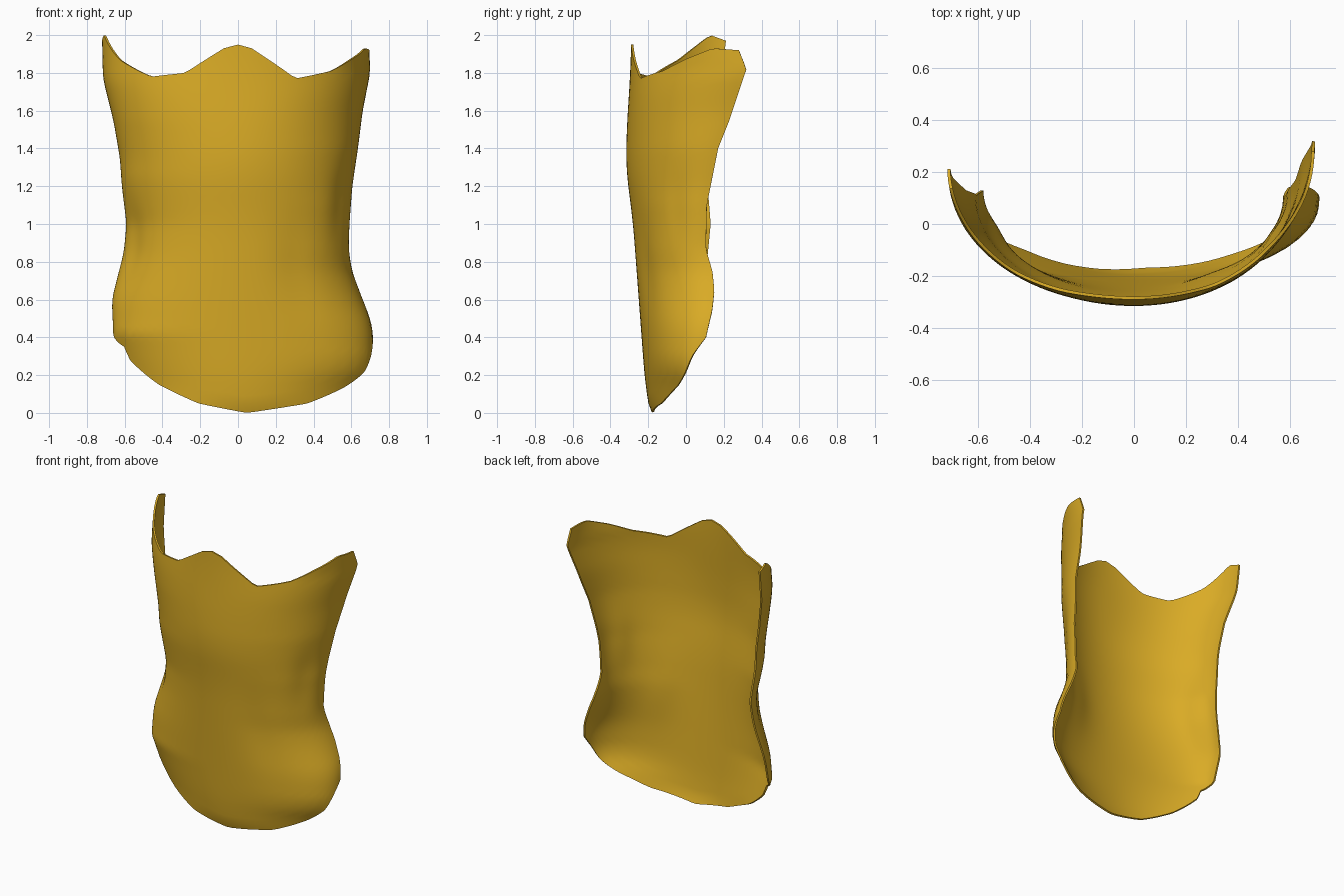
import bpy, math

if "Cube" in bpy.data.objects:
    bpy.data.objects.remove(bpy.data.objects["Cube"])

def lerp_table(table, k):
    """Piecewise-linear lookup in a list of (key, value) pairs."""
    if k <= table[0][0]:
        return table[0][1]
    for (a, p), (b, q) in zip(table, table[1:]):
        if k <= b:
            return p + (q - p) * (k - a) / (b - a)
    return table[-1][1]

def soft(table, k, r):
    """Lookup averaged over a small window, for gentle curves."""
    return sum(lerp_table(table, k + r * d / 4) for d in range(-4, 5)) / 9

# Front centre line: y by height
FRONT = [(0, -.18), (.05, -.20), (.2, -.22), (.6, -.25), (1, -.28),
         (1.3, -.318), (1.5, -.314), (1.8, -.295), (1.95, -.29)]
# Squareness of the cross-section by height
SQUARE = [(1.4, 1), (1.6, 1.08), (1.75, 1.08), (1.85, 1)]
# Half width by height, and y of the rear edge by height, for each side
WIDTH = {-1: [(.42, .66), (.6, .668), (.85, .605), (1, .59), (1.2, .615),
              (1.35, .625), (1.55, .66), (1.77, .715), (2, .72)],
         1: [(.3, .715), (.42, .715), (.5, .70), (.6, .66), (.75, .603), (.87, .585),
             (1, .59), (1.2, .605), (1.4, .635), (1.6, .66), (1.8, .70), (1.93, .695)]}
REAR = {-1: [(0, .27), (.15, .23), (.28, .13), (.42, .03), (.6, .08), (.8, .11),
             (1, .13), (1.25, .11), (1.55, .13), (1.8, .19), (2, .215)],
        1: [(0, .32), (.14, .2), (.22, .11), (.3, .085), (.42, .11), (.55, .14),
            (.65, .15), (.75, .14), (.87, .105), (1.1, .11), (1.25, .14),
            (1.4, .17), (1.55, .23), (1.7, .28), (1.82, .32), (1.92, .28)]}
# Top and bottom edge heights by angle around the body (degrees from front)
TOP = {-1: [(0, 1.95), (6, 1.93), (23, 1.80), (40, 1.78), (61, 1.87), (80, 2.0), (90, 1.97)],
       1: [(0, 1.95), (6, 1.93), (26, 1.77), (45, 1.81), (59, 1.87), (76, 1.93), (90, 1.92)]}
BOTTOM = {-1: [(0, .008), (18.5, .05), (39.5, .15), (60, .28), (66, .35), (90, .42)],
          1: [(0, .008), (4, 0), (31, .05), (53, .14), (70, .22), (80, .30), (90, .40)]}
# Creases pressed into the sheet: side, angle, height, angle spread, height spread, depth
DENTS = [(-1, 68, .88, 11, .2, .02), (1, 66, 1.1, 10, .2, .012), (1, 30, .75, 10, .25, .008)]

def point(angle, v):
    side = -1 if angle < 0 else 1
    a = abs(angle)
    low, high = lerp_table(BOTTOM[side], a), lerp_table(TOP[side], a)
    z = low + (high - low) * v
    t = math.radians(a)
    front = soft(FRONT, z, .1 * min(1, z / .3))
    x = soft(WIDTH[side], z, .04) * math.sin(t)
    bend = (1 - math.cos(t)) ** soft(SQUARE, z, .1)
    y = front + (lerp_table(REAR[side], z) - front) * bend
    push = 0
    for s, da, dz, ra, rz, depth in DENTS:
        if s == side:
            push += depth * math.exp(-((a - da) / ra) ** 2 - ((z - dz) / rz) ** 2)
    return side * (x - push * math.sin(t)), y + push * math.cos(t), z

# Curved body sheet
COLS, ROWS = 60, 44
n = COLS + 1
verts = [point(-90 + 180 * i / COLS, j / ROWS) for j in range(ROWS + 1) for i in range(n)]
faces = [(j * n + i, j * n + i + 1, (j + 1) * n + i + 1, (j + 1) * n + i)
         for j in range(ROWS) for i in range(COLS)]
mesh = bpy.data.meshes.new("curved_body_sheet")
mesh.from_pydata(verts, [], faces)
sheet = bpy.data.objects.new("curved_body_sheet", mesh)
bpy.context.collection.objects.link(sheet)

# Golden colour
gold = bpy.data.materials.new("golden_yellow")
gold.diffuse_color = (.70, .41, .019, 1)
gold.use_nodes = True
gold.node_tree.nodes["Principled BSDF"].inputs["Base Color"].default_value = gold.diffuse_color
mesh.materials.append(gold)

# Thin wall and smooth shading
wall = sheet.modifiers.new("thin_wall", 'SOLIDIFY')
wall.thickness = .012
wall.offset = -1
bpy.context.view_layer.objects.active = sheet
sheet.select_set(True)
bpy.ops.object.modifier_apply(modifier=wall.name)
bpy.ops.object.shade_smooth_by_angle(angle=math.radians(40))
